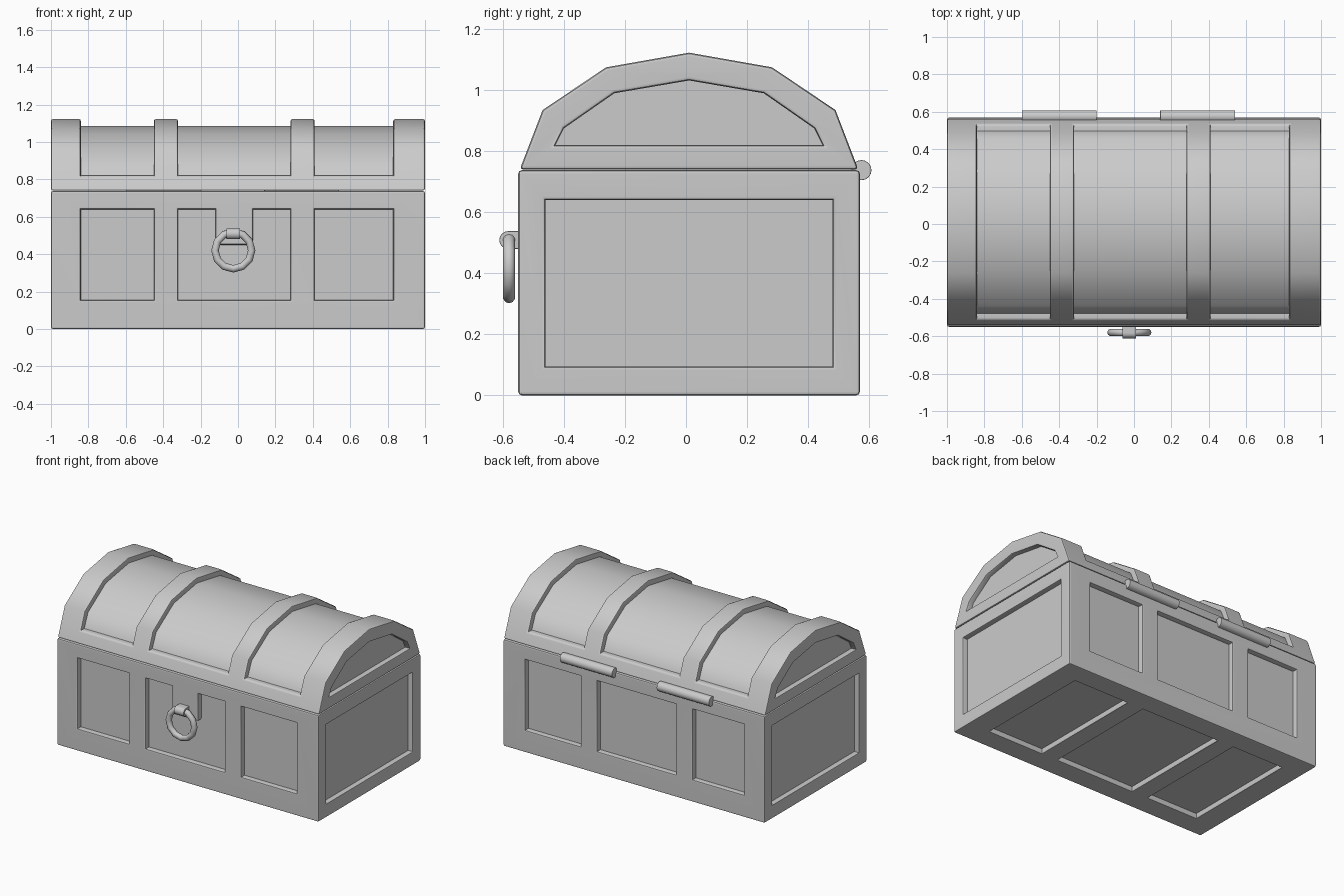
import bpy, bmesh, math
from mathutils import Vector

if "Cube" in bpy.data.objects:
    bpy.data.objects.remove(bpy.data.objects["Cube"])

grey = bpy.data.materials.new("light grey")
grey.use_nodes = True
grey.diffuse_color = (0.6, 0.6, 0.6, 1)
grey.node_tree.nodes["Principled BSDF"].inputs["Base Color"].default_value = (0.6, 0.6, 0.6, 1)


def prism(bm, points, axis, lo, hi):
    """Extrude a flat outline along an axis; points hold the other two coordinates in order."""
    def place(p, d):
        v = list(p)
        v.insert(axis, d)
        return bm.verts.new(v)
    ends = [[place(p, d) for p in points] for d in (lo, hi)]
    n = len(points)
    faces = [bm.faces.new(e) for e in ends]
    for i in range(n):
        j = (i + 1) % n
        faces.append(bm.faces.new((ends[0][i], ends[0][j], ends[1][j], ends[1][i])))
    bmesh.ops.recalc_face_normals(bm, faces=faces)


def rect(a0, a1, b0, b1):
    return [(a0, b0), (a1, b0), (a1, b1), (a0, b1)]


def make(name, bm):
    mesh = bpy.data.meshes.new(name)
    bm.to_mesh(mesh)
    bm.free()
    mesh.materials.append(grey)
    obj = bpy.data.objects.new(name, mesh)
    bpy.context.collection.objects.link(obj)
    return obj


def activate(obj):
    bpy.ops.object.select_all(action='DESELECT')
    obj.select_set(True)
    bpy.context.view_layer.objects.active = obj


def soften(obj, width, angle=40):
    """Round the outer corners only, then shade smooth with crisp inner corners."""
    bm = bmesh.new()
    bm.from_mesh(obj.data)
    bmesh.ops.remove_doubles(bm, verts=bm.verts, dist=0.0005)
    edges = [e for e in bm.edges if len(e.link_faces) == 2 and e.is_convex
             and e.calc_face_angle() > math.radians(angle)]
    bmesh.ops.bevel(bm, geom=edges, offset=width, segments=2, profile=0.5,
                    affect='EDGES', clamp_overlap=True)
    bm.to_mesh(obj.data)
    bm.free()
    activate(obj)
    bpy.ops.object.shade_smooth_by_angle(angle=math.radians(angle))
    obj.modifiers.new("Weighted", 'WEIGHTED_NORMAL').keep_sharp = True


def carve(obj, bm):
    """Cut the recesses out of a solid part."""
    cutter = make("panel_cutter", bm)
    cutter.hide_render = True
    mod = obj.modifiers.new("Panels", 'BOOLEAN')
    mod.operation, mod.solver, mod.object = 'DIFFERENCE', 'EXACT', cutter
    activate(obj)
    bpy.ops.object.modifier_apply(modifier=mod.name)
    bpy.data.objects.remove(cutter)


FRONT, BACK, SEAM, DEPTH = -0.55, 0.57, 0.738, 0.036
PANELS = [(-0.84, -0.45), (-0.32, 0.28), (0.41, 0.83)]

# Chest body
bm = bmesh.new()
prism(bm, rect(-1, 1, FRONT, BACK), 2, 0, SEAM)
body = make("chest_body", bm)

# Body recesses on the front, back, underside and ends
cut = bmesh.new()
for a, b in PANELS:
    outline = rect(a, b, 0.155, 0.64)
    prism(cut, outline, 1, BACK - DEPTH, BACK + 0.1)
    prism(cut, rect(a, b, -0.4, 0.42), 2, -0.1, DEPTH)
    if a < 0 < b:  # leave a lock tab hanging into the middle panel
        outline[3:3] = [(0.08, 0.64), (0.08, 0.45), (-0.12, 0.45), (-0.12, 0.64)]
    prism(cut, outline, 1, FRONT - 0.1, FRONT + DEPTH)
for s in (-1, 1):
    prism(cut, rect(-0.46, 0.48, 0.095, 0.64), 0, s * (1 - DEPTH), s * 1.1)
carve(body, cut)
soften(body, 0.012)

# Faceted arched lid
MID = 0.01
half = [(0.555, SEAM + 0.002), (0.48, 0.935), (0.272, 1.075), (0, 1.123)]


def arch(pts):
    return [(MID - w, z) for w, z in pts] + [(MID + w, z) for w, z in reversed(pts[:-1])]


bm = bmesh.new()
prism(bm, arch(half), 0, -1, 1)
lid = make("chest_lid", bm)

# Lid recesses between the bands, and in the arched ends
cut = bmesh.new()
inner = [(0.488, 0.82)] + [(w * 0.93, SEAM + (z - SEAM) * 0.905) for w, z in half[1:]]
outer = [(0.7, 0.82)] + [(w * 1.3, SEAM + (z - SEAM) * 1.3) for w, z in half[1:]]
for a, b in PANELS:
    prism(cut, arch(inner) + arch(outer)[::-1], 0, a, b)
end = [(0.438, 0.82), (0.41, 0.875), (0.245, 0.99), (0, 1.032)]
for s in (-1, 1):
    prism(cut, arch(end), 0, s * (1 - DEPTH), s * 1.1)
carve(lid, cut)
soften(lid, 0.012)

# Hinge barrels
for side, x in (("right", -0.4), ("left", 0.34)):
    bpy.ops.mesh.primitive_cylinder_add(vertices=16, radius=0.033, depth=0.4,
                                        location=(x, 0.575, SEAM), rotation=(0, math.pi / 2, 0))
    hinge = bpy.context.object
    hinge.name = side + "_hinge"
    hinge.data.materials.append(grey)
    soften(hinge, 0.003)

# Pull ring
bpy.ops.mesh.primitive_torus_add(major_segments=12, minor_segments=10, major_radius=0.098,
                                 minor_radius=0.02, location=(-0.025, -0.58, 0.42),
                                 rotation=(math.pi / 2, 0, 0))
ring = bpy.context.object
ring.name = "pull_ring"
ring.data.materials.append(grey)
bpy.ops.object.shade_smooth_by_angle(angle=math.radians(60))

# Rounded loop that holds the ring
nose = [(-0.583 - 0.029 * math.sin(t * math.pi / 8), 0.509 - 0.029 * math.cos(t * math.pi / 8))
        for t in range(9)]
bm = bmesh.new()
prism(bm, [(-0.53, 0.48)] + nose + [(-0.53, 0.538)], 0, -0.062, 0.012)
soften(make("ring_holder", bm), 0.003)
